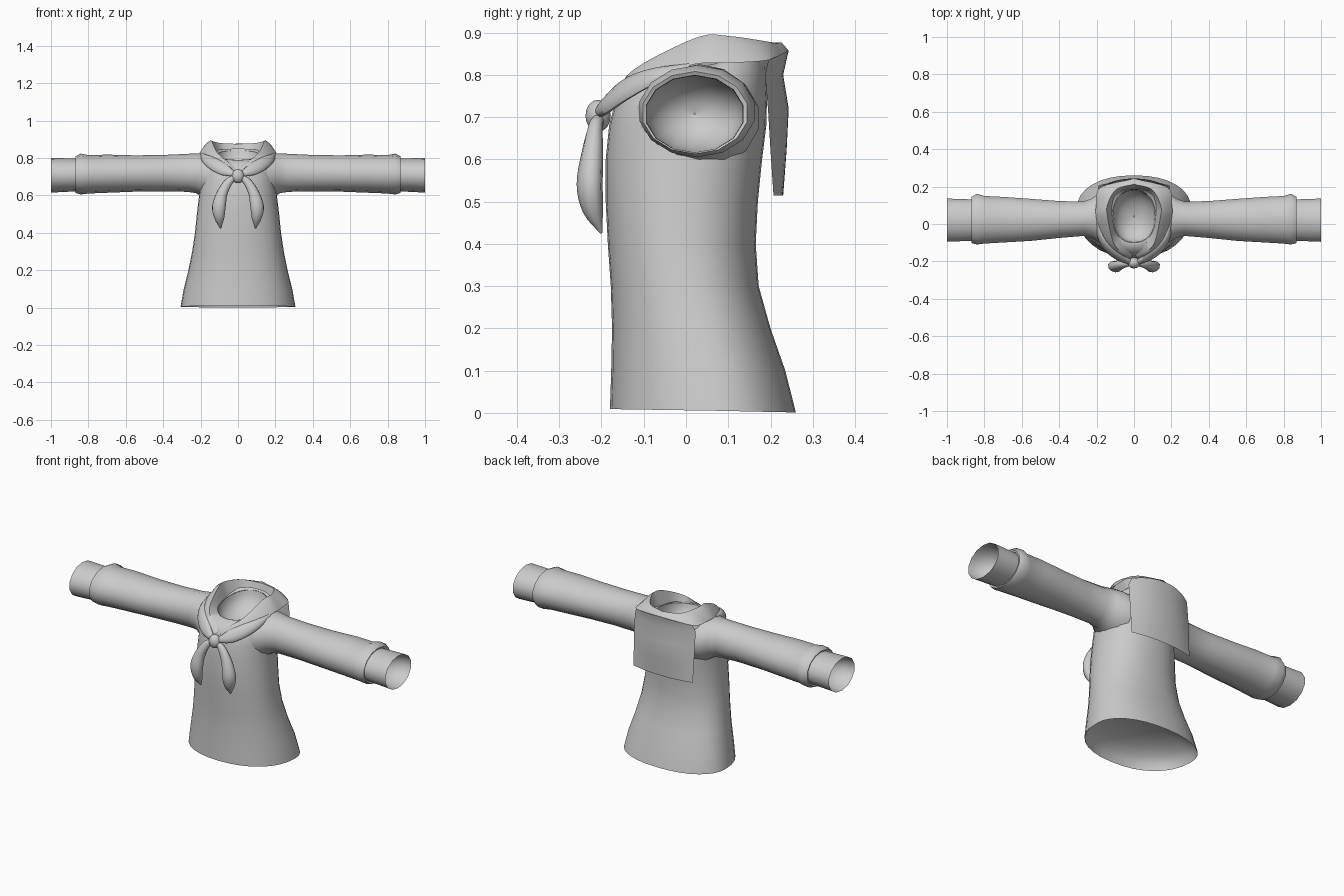
import bpy, bmesh, math
from mathutils import Vector

if "Cube" in bpy.data.objects:
    bpy.data.objects.remove(bpy.data.objects["Cube"])

cloth = bpy.data.materials.new("grey cloth")
cloth.diffuse_color = (0.6, 0.6, 0.6, 1)
cloth.use_nodes = True
cloth.node_tree.nodes["Principled BSDF"].inputs["Base Color"].default_value = cloth.diffuse_color


def finish(name, bm, angle=50):
    bmesh.ops.recalc_face_normals(bm, faces=bm.faces)
    me = bpy.data.meshes.new(name)
    bm.to_mesh(me)
    bm.free()
    me.materials.append(cloth)
    ob = bpy.data.objects.new(name, me)
    bpy.context.collection.objects.link(ob)
    bpy.ops.object.select_all(action='DESELECT')
    ob.select_set(True)
    bpy.context.view_layer.objects.active = ob
    bpy.ops.object.shade_smooth_by_angle(angle=math.radians(angle))
    return ob


def loft(name, rows, closed=True, caps=False, angle=50):
    """Skin a list of equally long point rows."""
    bm = bmesh.new()
    vs = [[bm.verts.new(p) for p in r] for r in rows]
    n = len(rows[0])
    for a, b in zip(vs, vs[1:]):
        for i in range(n if closed else n - 1):
            j = (i + 1) % n
            bm.faces.new((a[i], a[j], b[j], b[i]))
    if caps:
        bm.faces.new(vs[0])
        bm.faces.new(vs[-1])
    bmesh.ops.remove_doubles(bm, verts=bm.verts, dist=0.0005)
    return finish(name, bm, angle)


def cup(name, rim, depth):
    """Rounded inner lining that closes an opening; depth is a vector."""
    rim = [Vector(p) for p in rim]
    mid = sum(rim, Vector()) / len(rim)
    rows = []
    for k in range(7):
        t = math.pi / 2 * k / 6
        s = max(.992 * math.cos(t), .02)
        rows.append([mid + (p - mid) * s + Vector(depth) * math.sin(t) for p in rim])
    bm_rows = rows + [[mid + Vector(depth)] * len(rim)]
    loft(name, bm_rows[:-1])


def spline(pts, steps=4):
    """Catmull-Rom through points of any dimension."""
    pts = [Vector(p) for p in pts]
    ext = [pts[0] * 2 - pts[1]] + pts + [pts[-1] * 2 - pts[-2]]
    out = []
    for a, b, c, d in zip(ext, ext[1:], ext[2:], ext[3:]):
        for k in range(steps):
            t = k / steps
            out.append(0.5 * (2 * b + (c - a) * t + (2 * a - 5 * b + 4 * c - d) * t * t
                              + (3 * b - a - 3 * c + d) * t ** 3))
    return out + [pts[-1]]


def sp(v, e):
    return math.copysign(abs(v) ** e, v)


# Body: height, half width, front y, back y, rise from front to back, offset of widest line
body = [(0.005, .307, -.18, .26, -.008, .035), (.10, .29, -.177, .235, 0, .03),
        (.20, .265, -.175, .2, 0, .02), (.30, .245, -.178, .172, 0, .01),
        (.40, .23, -.185, .165, 0, 0), (.50, .22, -.19, .17, 0, 0),
        (.60, .208, -.19, .18, 0, 0), (.68, .202, -.182, .19, 0, 0),
        (.75, .197, -.165, .192, .01, 0), (.795, .18, -.14, .19, .04, 0),
        (.82, .145, -.115, .188, .06, 0), (.815, .115, -.1, .182, .05, 0)]
rings = []
N = 32
for z, w, f, b, rise, off in body:
    ring = []
    m = (f + b) / 2 + off
    for i in range(N):
        a = 2 * math.pi * i / N
        s = sp(math.sin(a), .9)
        ring.append((w * sp(math.cos(a), .9), m + s * (b - m if s > 0 else m - f),
                     z + rise * s / 2))
    rings.append(ring)
loft("shirt_body", rings)
cup("hem_lining", rings[0], (0, 0, .12))
cup("neck_lining", rings[-1], (0, 0, -.1))

# Sleeves and cuffs: x, front y, back y, bottom z, top z
sleeve = [(.15, -.12, .175, .575, .82), (.19, -.10, .165, .59, .825), (.225, -.078, .14, .612, .825),
          (.27, -.066, .122, .619, .822),
          (.40, -.077, .125, .622, .816), (.55, -.093, .137, .62, .814), (.70, -.102, .148, .614, .818),
          (.80, -.108, .153, .61, .815), (.84, -.113, .165, .605, .823), (.87, -.105, .148, .613, .808),
          (.865, -.093, .135, .625, .798)]
cuff = [(.855, -.092, .134, .622, .797), (1.0, -.098, .139, .615, .80)]


def tube(name, secs, side):
    rows = []
    for x, f, b, lo, hi in secs:
        rows.append([(side * x, (f + b) / 2 + (b - f) / 2 * math.cos(a),
                      (lo + hi) / 2 + (hi - lo) / 2 * math.sin(a))
                     for a in [2 * math.pi * (i + .5) / 14 for i in range(14)]])
    loft(name, rows, angle=60)
    return rows


for side, tag in ((1, "left"), (-1, "right")):
    tube("sleeve_" + tag, sleeve, side)
    rows = tube("cuff_" + tag, cuff, side)
    cup("cuff_lining_" + tag, rows[-1], (-side * .13, 0, 0))

# Rolled collar: half outlines from front to back, mirrored
inner = [(0, -.105, .775), (.05, -.095, .785), (.095, -.05, .805), (.115, .03, .815),
         (.112, .10, .815), (.075, .17, .81), (0, .19, .805)]
crest = [(.01, -.172, .735), (.06, -.15, .785), (.11, -.10, .828), (.14, .03, .89),
         (.143, .10, .892), (.095, .185, .88), (0, .212, .875)]
outer = [(.02, -.19, .705), (.10, -.168, .742), (.165, -.09, .79), (.2, .02, .825),
         (.203, .10, .828), (.18, .195, .835), (0, .243, .857)]
# the band bulges slightly before it falls to the shoulder
roll = [tuple(Vector(c) * .55 + Vector(o) * .45 + Vector((0, 0, .01)))
        for c, o in zip(crest, outer)]
rows = []
for line in (inner, crest, roll, outer):
    half = spline(line)
    rows.append(half + [Vector((-p.x, p.y, p.z)) for p in reversed(half[:-1])])
loft("collar", rows, closed=False, angle=60)

# Square back flap hanging from the collar: height, half width, centre y, edge y
flap = [(.858, .18, .243, .195), (.80, .192, .23, .187), (.72, .192, .243, .194),
        (.62, .19, .238, .2), (.515, .188, .23, .207)]
rows = []
for k, (z, w, mid, edge) in enumerate(flap):
    rows.append([(w * u, mid + (edge - mid) * abs(u) ** 2.2, z - (.023 * u * u if k == 0 else 0))
                 for u in [i / 6 - 1 for i in range(13)]])
loft("back_flap", rows, closed=False)


def strip(name, path, side):
    """Soft pointed ribbon: x, y, z, half width, half thickness; wide across the path."""
    pts = spline(path)
    rows = []
    for i, p in enumerate(pts):
        a, b = pts[max(i - 1, 0)], pts[min(i + 1, len(pts) - 1)]
        t = Vector((b - a)[:3]).normalized()
        out = Vector((p[0] * .8, -.25, .12 if path[-1][2] > .7 else 0))
        across = t.cross(out).normalized()
        up = across.cross(t).normalized()
        row = []
        for k in range(10):
            g = 2 * math.pi * k / 10
            q = Vector(p[:3]) + across * p[3] * math.cos(g) + up * p[4] * math.sin(g)
            row.append((side * q.x, q.y, q.z))
        rows.append(row)
    loft(name, rows, caps=True, angle=60)


# Neckerchief bands, tails and knot
band = [(.015, -.205, .71, .012, .014), (.07, -.182, .735, .032, .015), (.13, -.138, .768, .034, .014),
        (.175, -.075, .797, .024, .012), (.195, .01, .82, .008, .006)]
tail = [(.01, -.205, .70, .012, .014), (.05, -.215, .672, .022, .018), (.085, -.222, .61, .030, .026),
        (.102, -.228, .54, .038, .030), (.10, -.22, .48, .028, .024), (.094, -.2, .425, .003, .003)]
for side, tag in ((1, "left"), (-1, "right")):
    strip("neckerchief_band_" + tag, band, side)
    strip("neckerchief_tail_" + tag, tail, side)

bm = bmesh.new()
bmesh.ops.create_uvsphere(bm, u_segments=12, v_segments=8, radius=1)
for v in bm.verts:
    v.co = Vector((v.co.x * .034, v.co.y * .03 - .208, v.co.z * .038 + .703))
finish("neckerchief_knot", bm)
